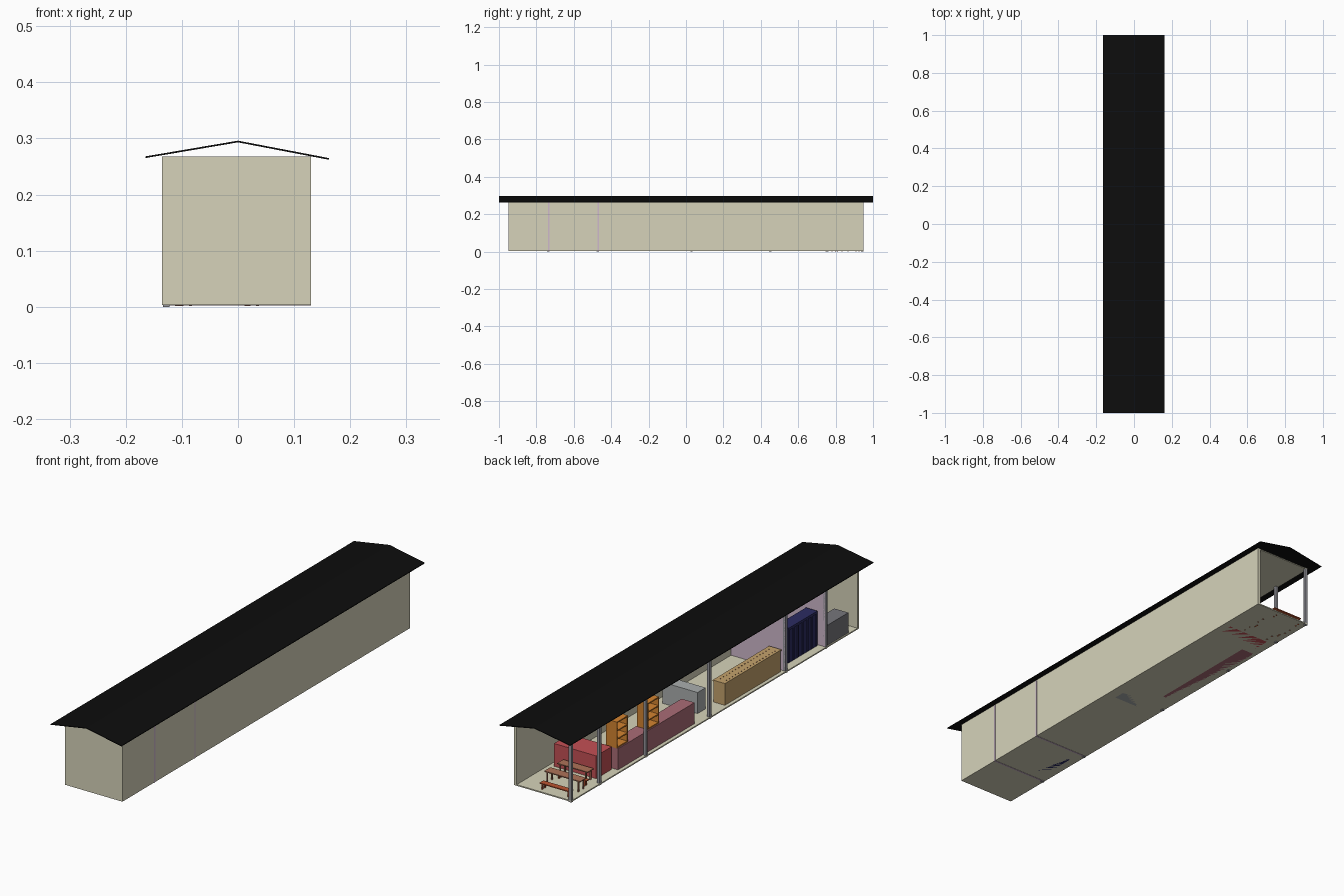
import bpy, bmesh
from mathutils import Vector

if "Cube" in bpy.data.objects:
    bpy.data.objects.remove(bpy.data.objects["Cube"])


def mat(name, rgb):
    m = bpy.data.materials.new(name)
    m.diffuse_color = (*rgb, 1)
    m.use_nodes = True
    m.node_tree.nodes["Principled BSDF"].inputs["Base Color"].default_value = m.diffuse_color
    return m


BEIGE = mat("beige", (0.67, 0.65, 0.49))
BLACK = mat("black", (0.004, 0.004, 0.004))
LILAC = mat("lilac", (0.62, 0.48, 0.6))
STEEL = mat("steel", (0.3, 0.3, 0.33))
RED = mat("red", (0.55, 0.08, 0.09))
ROSE = mat("rose", (0.4, 0.15, 0.18))
ORANGE = mat("orange", (0.65, 0.23, 0.03))
RUST = mat("rust", (0.5, 0.09, 0.03))
WOOD = mat("wood", (0.42, 0.17, 0.1))
TAN = mat("tan", (0.55, 0.36, 0.15))
NAVY = mat("navy", (0.025, 0.025, 0.12))
GREY = mat("grey", (0.4, 0.42, 0.42))
DARKGREY = mat("dark_grey", (0.18, 0.18, 0.2))


def boxes(name, material, *spans):
    """One object out of boxes given as (x0, x1, y0, y1, z0, z1)."""
    bm = bmesh.new()
    for x0, x1, y0, y1, z0, z1 in spans:
        verts = bmesh.ops.create_cube(bm, size=1)["verts"]
        for v in verts:
            v.co = Vector(((x0 + x1) / 2 + v.co.x * (x1 - x0),
                           (y0 + y1) / 2 + v.co.y * (y1 - y0),
                           (z0 + z1) / 2 + v.co.z * (z1 - z0)))
    me = bpy.data.meshes.new(name)
    bm.to_mesh(me)
    bm.free()
    me.materials.append(material)
    ob = bpy.data.objects.new(name, me)
    bpy.context.collection.objects.link(ob)
    return ob


def extrude_y(name, material, profile, y0, y1):
    """Closed x-z profile extruded along y."""
    bm = bmesh.new()
    face = bm.faces.new([bm.verts.new((x, y0, z)) for x, z in profile])
    out = bmesh.ops.extrude_face_region(bm, geom=[face])
    moved = [g for g in out["geom"] if isinstance(g, bmesh.types.BMVert)]
    bmesh.ops.translate(bm, vec=(0, y1 - y0, 0), verts=moved)
    bmesh.ops.recalc_face_normals(bm, faces=bm.faces)
    me = bpy.data.meshes.new(name)
    bm.to_mesh(me)
    bm.free()
    me.materials.append(material)
    bpy.context.collection.objects.link(bpy.data.objects.new(name, me))


# Shell: open on the left side and at the back end
boxes("floor", BEIGE, (-0.135, 0.13, -0.948, 0.948, 0.003, 0.008))
boxes("ceiling", BEIGE, (-0.135, 0.13, -0.948, 0.948, 0.264, 0.268))
boxes("right_wall", BEIGE, (0.118, 0.13, -0.948, 0.948, 0.003, 0.268))
boxes("front_wall", BEIGE, (-0.135, 0.13, -0.948, -0.938, 0.003, 0.268))

# Low gable roof sheet
T = 0.003
extrude_y("roof", BLACK,
          [(-0.165, 0.268), (0, 0.296), (0.162, 0.265),
           (0.162, 0.265 - T), (0, 0.296 - T), (-0.165, 0.268 - T)], -1, 1)

# Partition walls around the middle room
for i, y in enumerate((-0.47, -0.735)):
    boxes(f"partition_{i}", LILAC, (-0.13, 0.1305, y - 0.004, y + 0.004, 0.002, 0.266))

# Posts along the open side
for i, y in enumerate((0.942, 0.755, 0.45, 0.03, -0.472, -0.737)):
    boxes(f"post_{i}", STEEL, (-0.134, -0.122, y - 0.006, y + 0.006, 0, 0.266))


# Benches and tables at the back end
def table(name, material, x0, x1, y0, y1, h, t=0.004, leg=0.005):
    parts = [(x0, x1, y0, y1, h - t, h)]
    for x in (x0 + 0.008, x1 - 0.008 - leg):
        for y in (y0 + 0.002, y1 - 0.002 - leg):
            parts.append((x, x + leg, y, y + leg, 0.001, h - t))
    boxes(name, material, *parts)


table("bench_back", RUST, -0.115, 0.025, 0.905, 0.93, 0.034)
table("table_back", WOOD, -0.12, 0.045, 0.83, 0.87, 0.055)
table("bench_middle", RUST, -0.11, 0.03, 0.795, 0.815, 0.034)
table("table_front", WOOD, -0.095, 0.045, 0.745, 0.785, 0.055)


# Counters with a slightly overhanging top slab
def counter(name, material, x0, x1, y0, y1, h, lip=0.002):
    boxes(name, material, (x0 + lip, x1 - lip, y0 + lip, y1 - lip, 0.003, h - 0.005),
          (x0, x1, y0, y1, h - 0.005, h))


counter("red_counter", RED, -0.098, 0.097, 0.63, 0.732, 0.103, 0)
counter("rose_counter", ROSE, -0.12, -0.06, 0.115, 0.62, 0.096, 0)
counter("grey_counter", GREY, -0.078, 0.085, -0.018, 0.035, 0.096, 0)
counter("tan_counter", TAN, -0.122, -0.065, -0.455, -0.083, 0.1)
counter("grey_cabinet", DARKGREY, -0.13, -0.065, -0.885, -0.745, 0.092, 0)

# Small pegs on the tan counter
boxes("counter_pegs", WOOD, *[(x, x + 0.003, y, y + 0.003, 0.1, 0.102)
      for x in (-0.112, -0.085)
      for y in [-0.43 + k * 0.02 for k in range(17)]])


# Open bookcases standing on the rose counter, facing the open side
def bookcase(name, y0, y1):
    x0, x1, z0, z1, t = -0.115, -0.064, 0.096, 0.206, 0.005
    parts = [(x1 - t, x1, y0, y1, z0, z1),
             (x0, x1, y0, y0 + t, z0, z1),
             (x0, x1, y1 - t, y1, z0, z1)]
    for k in range(4):
        z = z0 + k * (z1 - z0 - t) / 3
        parts.append((x0, x1, y0, y1, z, z + t))
    boxes(name, ORANGE, *parts)


bookcase("bookcase_back", 0.547, 0.62)
bookcase("bookcase_front", 0.342, 0.415)

# Navy locker with ribbed front
ribs = [(-0.103, -0.1, y, y + 0.008, 0.012, 0.15)
        for y in [-0.72 + k * 0.0303 for k in range(7)]]
boxes("locker", NAVY, (-0.1, -0.05, -0.72, -0.53, 0.003, 0.155), *ribs,
      (-0.103, -0.1, -0.72, -0.53, 0.145, 0.155))
